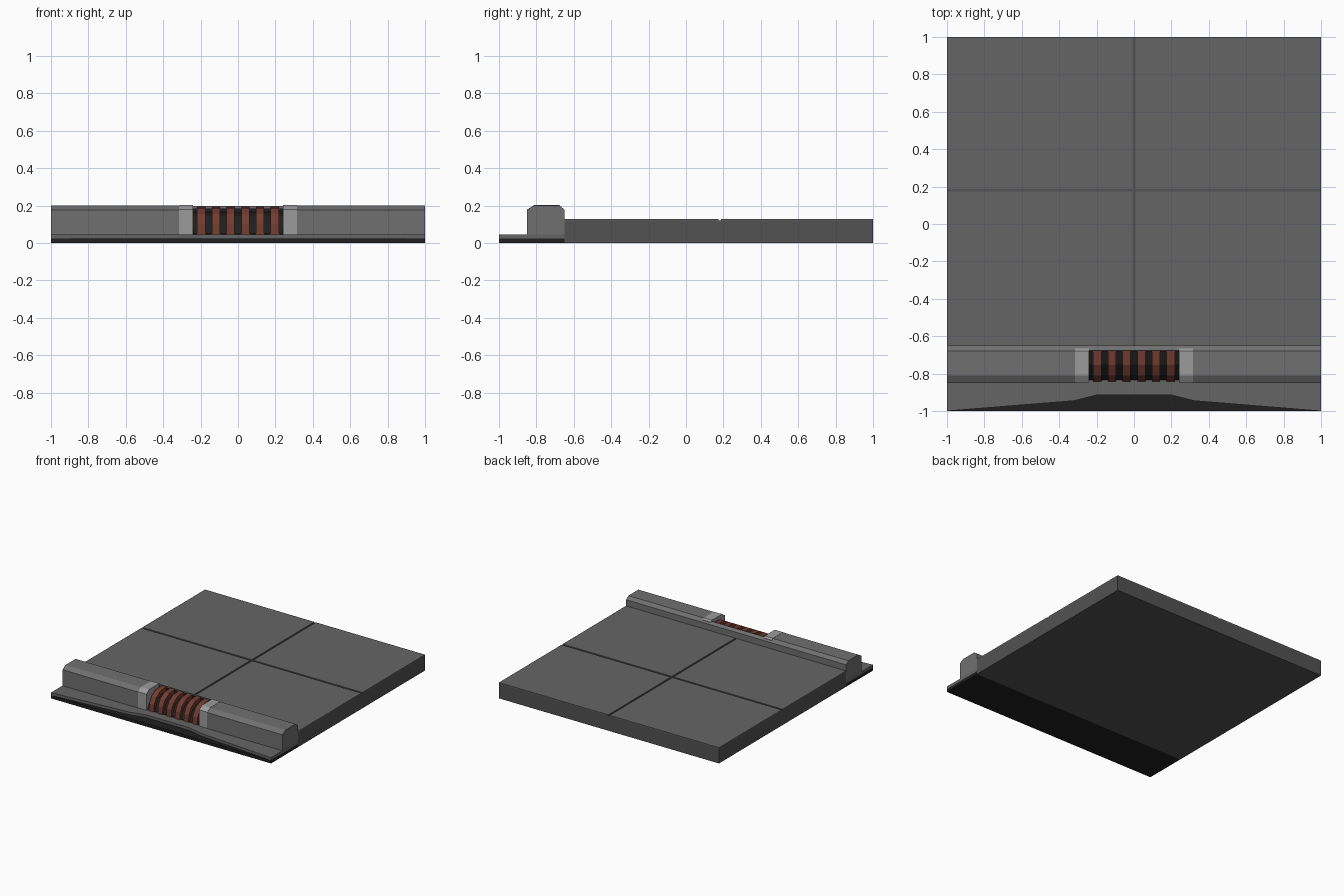
import bpy, bmesh

if "Cube" in bpy.data.objects:
    bpy.data.objects.remove(bpy.data.objects["Cube"])


def material(name, rgb):
    m = bpy.data.materials.new(name)
    m.diffuse_color = (*rgb, 1)
    m.use_nodes = True
    m.node_tree.nodes["Principled BSDF"].inputs["Base Color"].default_value = m.diffuse_color
    return m


PAVING = material("paving", (0.13, 0.13, 0.13))
JOINT = material("joint", (0.085, 0.085, 0.085))
STONE = material("kerb_stone", (0.16, 0.16, 0.16))
FRAME = material("frame_metal", (0.33, 0.33, 0.33))
RUST = material("rust", (0.17, 0.045, 0.03))
DARK = material("dark", (0.014, 0.014, 0.014))


def prism(name, pts, a, b, axis, mat):
    """Sweep a flat outline between a and b: (y, z) along x, or (x, y) along z."""
    def co(p, t):
        return (t, *p) if axis == "x" else (*p, t)
    bm = bmesh.new()
    lo = [bm.verts.new(co(p, a)) for p in pts]
    hi = [bm.verts.new(co(p, b)) for p in pts]
    bm.faces.new(lo)
    bm.faces.new(hi)
    n = len(pts)
    for i in range(n):
        j = (i + 1) % n
        bm.faces.new((lo[i], lo[j], hi[j], hi[i]))
    bmesh.ops.recalc_face_normals(bm, faces=bm.faces)
    me = bpy.data.meshes.new(name)
    bm.to_mesh(me)
    bm.free()
    ob = bpy.data.objects.new(name, me)
    bpy.context.collection.objects.link(ob)
    me.materials.append(mat)
    return ob


def rect(u0, u1, v0, v1):
    return [(u0, v0), (u1, v0), (u1, v1), (u0, v1)]


# Pavement: base with four slabs separated by shallow joints
prism("pavement_base", rect(-0.65, 1, 0, 0.122), -1, 1, "x", JOINT)
g = 0.007
for x0, x1 in ((-1, -g), (g, 1)):
    for y0, y1 in ((-0.65, 0.18 - g), (0.18 + g, 1)):
        prism("paving_slab", rect(x0, x1, y0, y1), 0.122, 0.13, "z", PAVING)

# Road edge and the gutter whose front edge is cut back towards the drain
prism("road_surface", rect(-1, -0.65, 0, 0.025), -1, 1, "x", DARK)
gutter = [(-1, -0.65), (-1, -1), (-0.32, -0.945), (-0.2, -0.915)]
gutter += [(-x, y) for x, y in reversed(gutter)]
prism("gutter", gutter, 0.025, 0.047, "z", PAVING)

# Kerb stones either side of the drain, with the light end frames
kerb = [(-0.65, 0.047), (-0.85, 0.047), (-0.85, 0.178), (-0.81, 0.202),
        (-0.68, 0.202), (-0.65, 0.18)]
cheek = [(-0.665, 0.047), (-0.848, 0.047), (-0.848, 0.18), (-0.81, 0.204),
         (-0.68, 0.204), (-0.665, 0.193)]
for s in (-1, 1):
    prism("kerb_stone", kerb, s * 0.315, s, "x", STONE)
    prism("drain_frame", cheek, s * 0.24, s * 0.315, "x", FRAME)

# Low strip behind the drain, and the dark recess lining
prism("drain_back", [(-0.675, 0.047), (-0.675, 0.197), (-0.65, 0.18),
                     (-0.65, 0.047)], -0.315, 0.315, "x", STONE)
prism("drain_recess", [(-0.835, 0.047), (-0.835, 0.052), (-0.8, 0.1),
                       (-0.75, 0.145), (-0.685, 0.165), (-0.685, 0.185),
                       (-0.675, 0.185), (-0.675, 0.047)],
      -0.24, 0.24, "x", DARK)

# Curved rusty grate bars
bar = [(-0.68, 0.193), (-0.755, 0.188), (-0.81, 0.155), (-0.838, 0.105),
       (-0.843, 0.047), (-0.815, 0.047), (-0.81, 0.1), (-0.79, 0.13),
       (-0.745, 0.155), (-0.68, 0.16)]
for i in range(6):
    x = -0.197 + i * 0.0788
    prism("grate_bar", bar, x - 0.022, x + 0.022, "x", RUST)
